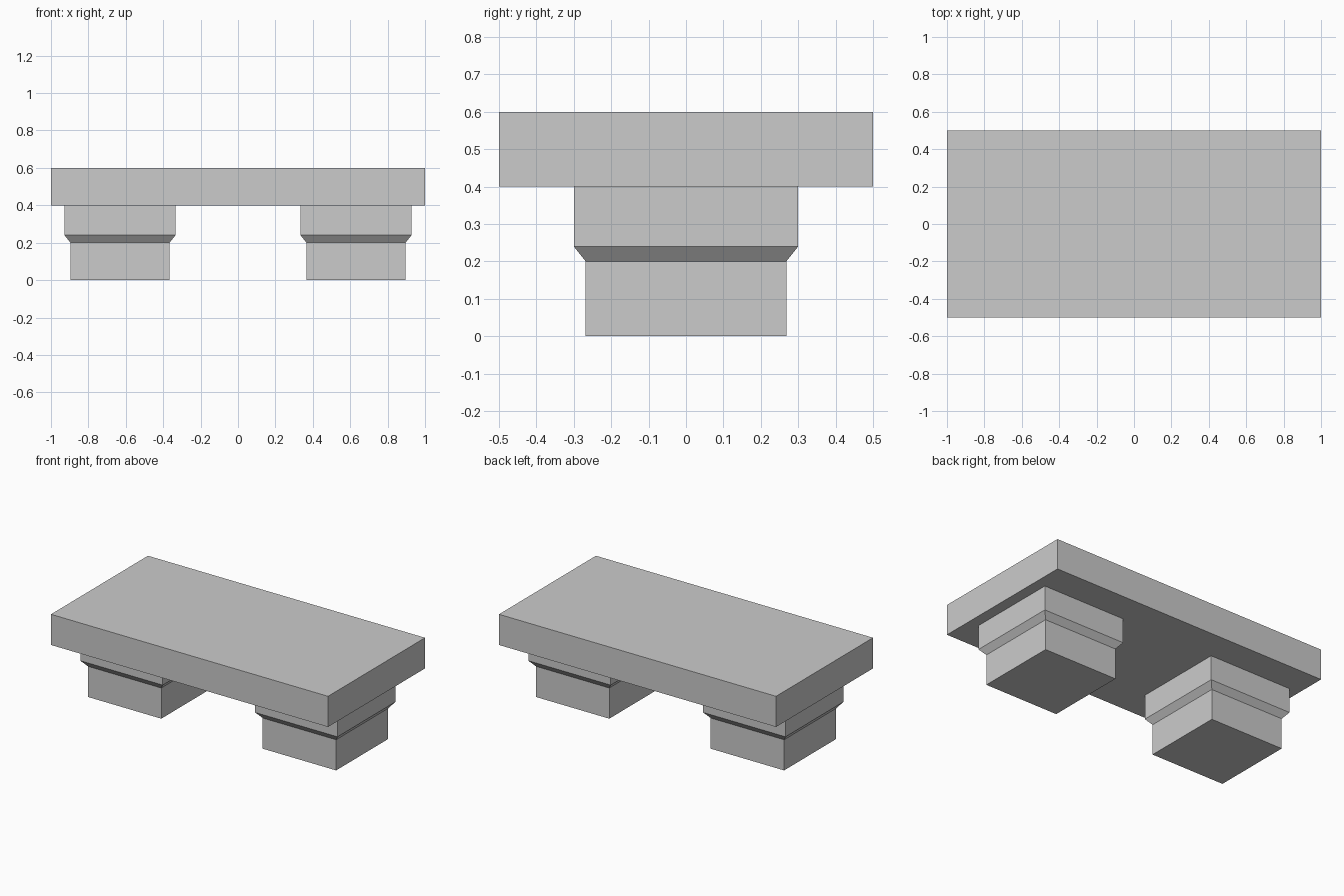
import bpy
import bmesh

cube = bpy.data.objects.get("Cube")
if cube:
    bpy.data.objects.remove(cube, do_unlink=True)

# Single plain stone colour
stone = bpy.data.materials.new("grey_stone")
stone.use_nodes = True
colour = (0.6, 0.6, 0.6, 1)
stone.diffuse_color = colour
stone.node_tree.nodes["Principled BSDF"].inputs["Base Color"].default_value = colour


def stacked_block(name, x, sections):
    """Closed block lofted through rectangles given as (half_x, half_y, z)."""
    bm = bmesh.new()
    rings = []
    for hx, hy, z in sections:
        corners = [(-hx, -hy), (hx, -hy), (hx, hy), (-hx, hy)]
        rings.append([bm.verts.new((cx, cy, z)) for cx, cy in corners])
    bm.faces.new(rings[0][::-1])
    bm.faces.new(rings[-1])
    for low, high in zip(rings, rings[1:]):
        for i in range(4):
            j = (i + 1) % 4
            bm.faces.new((low[i], low[j], high[j], high[i]))
    mesh = bpy.data.meshes.new(name)
    bm.to_mesh(mesh)
    bm.free()
    mesh.materials.append(stone)
    obj = bpy.data.objects.new(name, mesh)
    obj.location.x = x
    bpy.context.collection.objects.link(obj)
    return obj


# Seat slab
stacked_block("seat_slab", 0, [(1, 0.5, 0.4), (1, 0.5, 0.6)])

# Pedestals: narrow base, flared collar, wider cap
pedestal = [(0.265, 0.268, 0), (0.265, 0.268, 0.2),
            (0.297, 0.3, 0.24), (0.297, 0.3, 0.4)]
for side, x in (("left", 0.631), ("right", -0.631)):
    stacked_block(f"{side}_pedestal", x, pedestal)
